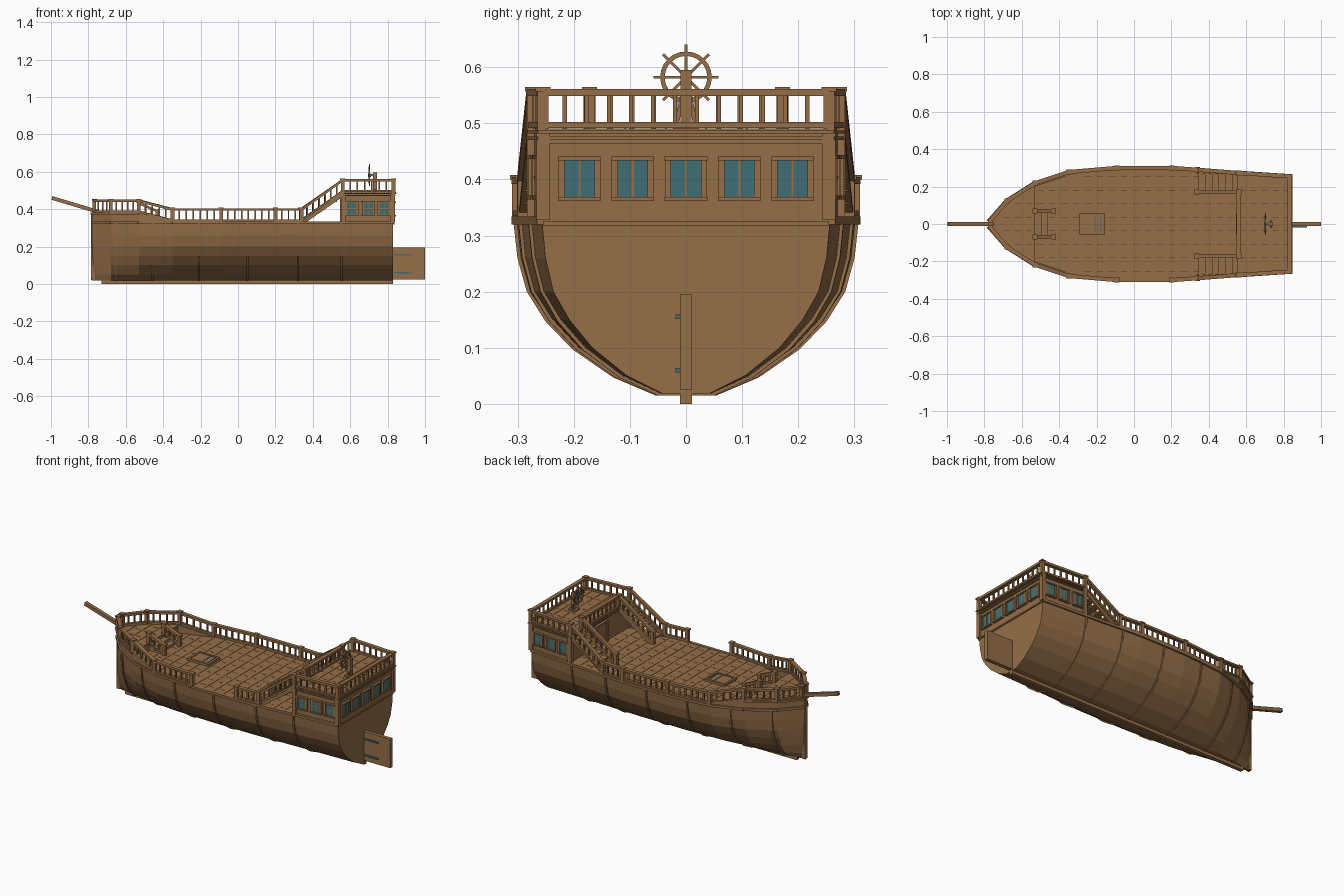
import bpy, bmesh, math
from mathutils import Vector as V, Matrix

if "Cube" in bpy.data.objects:
    bpy.data.objects.remove(bpy.data.objects["Cube"])


def mat(name, c):
    m = bpy.data.materials.new(name)
    m.diffuse_color = (*c, 1)
    m.use_nodes = True
    m.node_tree.nodes["Principled BSDF"].inputs["Base Color"].default_value = m.diffuse_color
    return m


WOOD = mat("brown wood", (0.30, 0.157, 0.065))
TEAL = mat("teal metal and glass", (0.05, 0.155, 0.175))
DARK = mat("dark seam wood", (0.075, 0.038, 0.017))

parts = {}


def part(name, m=WOOD):
    if name not in parts:
        parts[name] = (bmesh.new(), m)
    return parts[name][0]


def beam(name, a, b, w, h, m=WOOD):
    """Box from a to b; w is the sideways and h the upright thickness."""
    a, b = V(a), V(b)
    d = b - a
    x = d.normalized()
    y = V((0, 1, 0)) if abs(x.z) > 0.999 else V((0, 0, 1)).cross(x).normalized()
    z = x.cross(y)
    M = Matrix((x * d.length, y * w, z * h)).transposed().to_4x4()
    M.translation = (a + b) / 2
    bmesh.ops.create_cube(part(name, m), size=1, matrix=M)


def box(name, x0, x1, y0, y1, z0, z1, m=WOOD):
    beam(name, (x0, (y0 + y1) / 2, (z0 + z1) / 2), (x1, (y0 + y1) / 2, (z0 + z1) / 2), abs(y1 - y0), z1 - z0, m)


def loft(name, rings, m=WOOD):
    """Skin closed rings and cap both ends."""
    bm = part(name, m)
    vs = [[bm.verts.new(p) for p in r] for r in rings]
    n = len(rings[0])
    for r, s in zip(vs, vs[1:]):
        for i in range(n):
            bm.faces.new((r[i], r[(i + 1) % n], s[(i + 1) % n], s[i]))
    bm.faces.new(vs[0][::-1])
    bm.faces.new(vs[-1])


# Hull half-width along the length, and relative width by height
PLAN = [(-.78, .012), (-.68, .125), (-.53, .22), (-.35, .28), (-.09, .302),
        (.2, .302), (.34, .292), (.56, .275), (.83, .257), (.86, .255)]
SECT = [(.018, .16), (.05, .41), (.10, .65), (.15, .81), (.20, .92), (.26, .975), (.328, 1)]


def hw(x):
    for (a, p), (b, q) in zip(PLAN, PLAN[1:]):
        if x <= b:
            return p + (q - p) * (x - a) / (b - a)
    return PLAN[-1][1]


def section(x, grow=0.0):
    side = [(f * hw(x) + grow, z - (grow if z < .2 else 0) * .5) for z, f in SECT]
    return [V((x, -y, z)) for y, z in side] + [V((x, y, z)) for y, z in side[::-1]]


def slab(name, x0, x1, z0, z1, inset=0.0):
    """Flat slab that follows the hull outline."""
    xs = [x0] + [x for x, _ in PLAN if x0 + 1e-4 < x < x1 - 1e-4] + [x1]
    loft(name, [[V((x, s * max(hw(x) - inset, .004), z)) for s, z in
                 ((-1, z0), (1, z0), (1, z1), (-1, z1))] for x in xs])


loft("hull", [section(x) for x, _ in PLAN[:-1]])
for x in (-.655, -.457, -.21, .05, .32, .553):
    loft("hull_ribs", [section(x - .005, .006), section(x + .005, .006)])
box("keel", -.73, .83, -.011, .011, 0, .022)
box("stem_post", -.785, -.765, -.012, .012, .02, .38)

# Raised foredeck and cabin
slab("foredeck", -.78, -.53, .32, .374)
slab("cabin", .56, .83, .32, .482, .004)
slab("cabin_cornice", .552, .842, .470, .476, -.008)
slab("upper_deck", .55, .848, .482, .487, -.008)


# Cross planks with short seams
def planks(x0, x1, z, step=.0645):
    n = round((x1 - x0) / step)
    step = (x1 - x0) / n
    for i in range(n):
        a = x0 + i * step
        slab("deck_planks", a + .001, a + step - .001, z - .003, z + .003, .006)
        for k in range(-4, 4):
            y = (k + .5) * .072
            if abs(y) < hw(a) - .03:
                box("plank_seams", a + .012, a + .045, y - .0015, y + .0015, z, z + .0036, DARK)


planks(-.77, -.53, .375)
planks(-.53, .56, .329)
planks(.552, .846, .488)


# Railings: posts, cap, foot rail and balusters
def rail(name, pts, h=.07):
    for p in pts:
        p = V(p)
        beam(name + "_posts", p - V((0, 0, .004)), p + V((0, 0, h)), .02, .02)
        beam(name + "_posts", p + V((0, 0, h - .004)), p + V((0, 0, h + .004)), .027, .027)
    for a, b in zip(pts, pts[1:]):
        a, b = V(a), V(b)
        up = V((0, 0, 1))
        beam(name, a + up * (h - .006), b + up * (h - .006), .022, .013)
        beam(name, a + up * .006, b + up * .006, .016, .01)
        n = max(2, round((b - a).length / .038))
        for i in range(1, n):
            p = a.lerp(b, i / n)
            beam(name + "_balusters", p, p + up * (h - .008), .008, .008)


def edge(x, z, s):
    return (x, s * (hw(x) - .002), z)


for s in (-1, 1):
    # Bulwark, gunwale and side rails; the front side has a boarding gap
    for (a, p), (b, q) in zip(PLAN[:-1], PLAN[1:-1]):
        beam("gunwale", (a, s * p, .327), (b, s * q, .327), .018, .014)
        if b <= -.52:
            beam("foredeck_trim", (a, s * p, .377), (b, s * q, .377), .022, .012)
    loft("bow_bulwark", [[V((x, s * (hw(x) + o), z)) for o, z in
                          ((-.02, .32), (.002, .32), (.002, t), (-.02, t))]
                         for x, t in ((-.53, .38), (-.35, .336))])
    rail("main_rail", [(-.768, s * .018, .381), edge(-.68, .381, s), edge(-.53, .381, s),
                       edge(-.35, .334, s), edge(-.09, .334, s)])
    mid = [edge(.2, .334, s), edge(.34, .334, s)]
    rail("main_rail", mid if s < 0 else [edge(-.09, .334, s)] + mid)
    rail("stair_rail", [edge(.34, .334, s), edge(.56, .491, s)])
    rail("upper_rail", [edge(.56, .491, s), edge(.832, .491, s)])

    # Stairs up to the upper deck
    rail("stair_rail", [(.335, s * .172, .334), (.56, s * .172, .491)])
    for y in (.172, .272):
        beam("stair_stringers", (.345, s * y, .332), (.56, s * y, .482), .012, .026)
    for i in range(6):
        x = .345 + i * .036
        box("stair_treads", x, x + .04, s * .172, s * .272, .345 + i * .0235, .353 + i * .0235)

    # Short steps to the foredeck
    rail("bow_step_rail", [(-.53, s * .07, .378), (-.43, s * .07, .334)], .06)
    # Cabin corner posts
    for x in (.563, .828):
        beam("cabin_posts", (x, s * (hw(x) - .003), .328), (x, s * (hw(x) - .003), .484), .024, .024)

box("bow_steps", -.53, -.495, -.07, .07, .33, .36)
box("bow_steps", -.495, -.46, -.07, .07, .33, .345)
rail("upper_rail", [edge(.832, .491, -1), edge(.832, .491, 1)])
rail("upper_rail", [(.56, -.172, .491), (.56, .172, .491)])
box("cabin_sill", .825, .836, -.255, .255, .318, .326)
box("cabin_sill", .825, .838, -.255, .255, .464, .474)


# Windows: glass plate, frame bars and glazing bars
def window(c, t, n, w, h, cross):
    c, t, n = V(c), V(t).normalized(), V(n)
    up = V((0, 0, 1))
    beam("window_glass", c - t * w / 2, c + t * w / 2, .009, h, TEAL)
    f = c + n * .003
    for s in (-1, 1):
        beam("window_frames", f - t * (w / 2 + .008) + up * s * (h / 2 + .003),
             f + t * (w / 2 + .008) + up * s * (h / 2 + .003), .018, .007)
        beam("window_frames", f + t * s * (w / 2 + .002) - up * h / 2,
             f + t * s * (w / 2 + .002) + up * h / 2, .011, .011)
    beam("window_bars", c + n * .003 - up * h / 2, c + n * .003 + up * h / 2, .004, .004)
    if cross:
        beam("window_bars", c + n * .003 - t * w / 2, c + n * .003 + t * w / 2, .004, .004)


for y in (-.19, -.095, 0, .095, .19):
    window((.832, y, .401), (0, 1, 0), (1, 0, 0), .06, .066, False)
for s in (-1, 1):
    for x in (.608, .697, .782):
        window((x, s * (hw(x) - .002), .404), (.27, -s * .018, 0), (0, s, 0), .055, .066, True)

# Cabin door
box("cabin_door", .551, .56, -.045, .045, .33, .45)
for y in (-.05, .05):
    box("door_frame", .546, .56, y - .006, y + .006, .33, .458)
box("door_frame", .546, .56, -.056, .056, .45, .46)
box("door_handle", .546, .551, .025, .033, .385, .393, TEAL)

# Deck hatch with metal straps
box("hatch_lid", -.28, -.165, -.045, .045, .33, .341)
for y in (-.05, .05):
    box("hatch_frame", -.29, -.16, y - .006, y + .006, .33, .345)
for x in (-.286, -.162):
    box("hatch_frame", x - .006, x + .006, -.056, .056, .33, .345)
for x in (-.208, -.176):
    box("hatch_straps", x - .003, x + .003, -.044, .044, .34, .343, TEAL)

# Bowsprit and rudder
beam("bowsprit", (-.995, 0, .46), (-.755, 0, .388), .02, .02)
box("rudder", .83, 1.0, -.011, .011, .025, .195)
for z in (.06, .155):
    box("rudder_hinges", .835, .925, -.019, -.010, z - .004, z + .004, TEAL)

# Steering wheel on its stand
C = V((.703, 0, .582))
N = 24
bm = part("wheel_rim")
ring = [[bm.verts.new(C + V((dx, r * math.cos(a), r * math.sin(a))))
         for dx, r in ((-.004, .038), (.004, .038), (.004, .046), (-.004, .046))]
        for a in (2 * math.pi * i / N for i in range(N))]
for i in range(N):
    for j in range(4):
        k = (j + 1) % 4
        bm.faces.new((ring[i][j], ring[i][k], ring[(i + 1) % N][k], ring[(i + 1) % N][j]))
for i in range(8):
    a = math.pi * i / 4
    beam("wheel_spokes", C, C + V((0, math.cos(a), math.sin(a))) * .058, .005, .005)
bmesh.ops.create_cone(part("wheel_hub", TEAL), cap_ends=True, segments=12, radius1=.009, radius2=.009,
                      depth=.018, matrix=Matrix.Translation(C) @ Matrix.Rotation(math.pi / 2, 4, 'Y'))
beam("wheel_axle", C, C + V((.04, 0, 0)), .01, .01)
box("wheel_stand", .722, .742, -.01, .01, .49, .595)
box("wheel_stand", .708, .757, -.02, .02, .489, .499)
for s in (-1, 1):
    beam("wheel_stand", (.732, s * .016, .497), (.732, s * .006, .56), .007, .007)

for name, (bm, m) in parts.items():
    bmesh.ops.recalc_face_normals(bm, faces=bm.faces)
    me = bpy.data.meshes.new(name)
    bm.to_mesh(me)
    bm.free()
    me.materials.append(m)
    bpy.context.collection.objects.link(bpy.data.objects.new(name, me))
